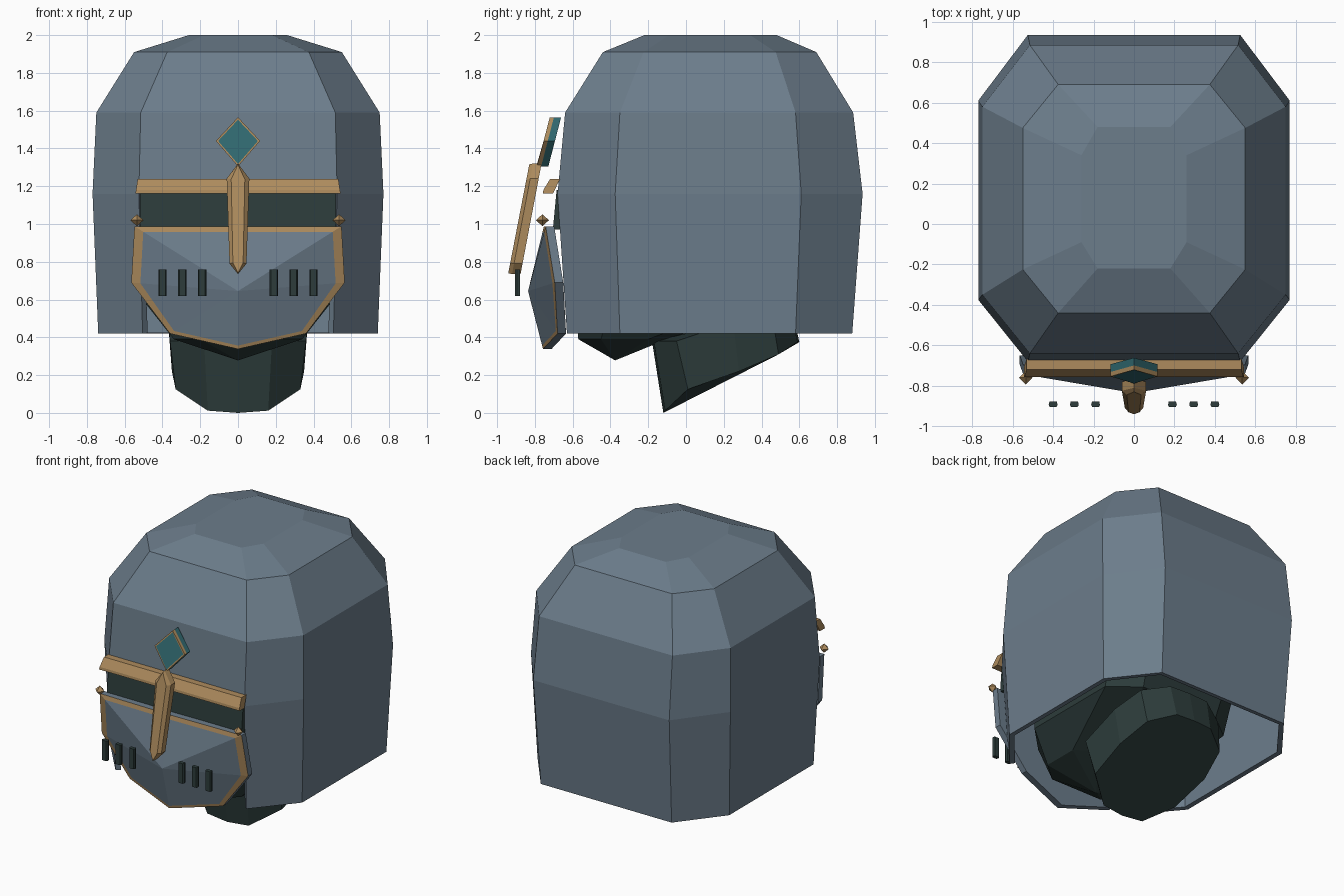
import bpy, bmesh, math
from mathutils import Vector

if "Cube" in bpy.data.objects:
    bpy.data.objects.remove(bpy.data.objects["Cube"])


def material(name, rgb):
    m = bpy.data.materials.new(name)
    m.diffuse_color = (*rgb, 1)
    m.use_nodes = True
    m.node_tree.nodes["Principled BSDF"].inputs["Base Color"].default_value = m.diffuse_color
    return m


SLATE = material("slate steel", (0.15, 0.205, 0.26))
GOLD = material("dull gold", (0.42, 0.26, 0.11))
DARK = material("dark cloth", (0.026, 0.046, 0.044))
TEAL = material("teal gem", (0.03, 0.14, 0.16))


def finish(name, bm, *mats, recalc=True):
    if recalc:
        bmesh.ops.recalc_face_normals(bm, faces=bm.faces)
    me = bpy.data.meshes.new(name)
    bm.to_mesh(me)
    bm.free()
    ob = bpy.data.objects.new(name, me)
    bpy.context.collection.objects.link(ob)
    for m in mats:
        me.materials.append(m)
    return ob


def loft(bm, rings, start=True, end=True):
    """Join equal rings of points with quads; returns the vertex rings."""
    vs = [[bm.verts.new(p) for p in r] for r in rings]
    n = len(vs[0])
    for a, b in zip(vs, vs[1:]):
        for i in range(n):
            j = (i + 1) % n
            bm.faces.new((a[i], a[j], b[j], b[i]))
    if start:
        bm.faces.new(vs[0][::-1])
    if end:
        bm.faces.new(vs[-1])
    return vs


def fan(bm, ring, tip):
    t = bm.verts.new(tip)
    for i in range(len(ring)):
        bm.faces.new((ring[i], ring[(i + 1) % len(ring)], t))


def octagon(z, hx, fx, y0, s0, s1, y1):
    """Chamfered rectangle: half width, flat half width, front, side start, side end, back."""
    return [(-fx, y0, z), (fx, y0, z), (hx, s0, z), (hx, s1, z),
            (fx, y1, z), (-fx, y1, z), (-hx, s1, z), (-hx, s0, z)]


def mirrored(half):
    """Close a half outline (running from x=0 to x=0 on the right side)."""
    return half + [(-x, *r) for x, *r in half[::-1] if x > 1e-6]


# Helmet shell, open below and at the face
bm = bmesh.new()
loft(bm, [octagon(0.42, 0.74, 0.505, -0.63, -0.35, 0.58, 0.88),
          octagon(1.16, 0.77, 0.525, -0.68, -0.375, 0.61, 0.935),
          octagon(1.59, 0.75, 0.515, -0.64, -0.35, 0.58, 0.885),
          octagon(1.91, 0.55, 0.375, -0.44, -0.225, 0.475, 0.69),
          octagon(2.0, 0.26, 0.18, -0.22, -0.09, 0.34, 0.48)], start=False)
bm.faces.ensure_lookup_table()
bm.faces.remove(bm.faces[0])
shell = finish("helmet_shell", bm, SLATE, recalc=False)
solid = shell.modifiers.new("thickness", 'SOLIDIFY')
solid.thickness = 0.035
solid.offset = -1

# Hooded head inside the helmet
bm = bmesh.new()
rings = loft(bm, [octagon(0.39, 0.34, 0.2, -0.57, -0.45, -0.2, -0.1),
                  octagon(0.58, 0.49, 0.3, -0.59, -0.4, 0.3, 0.45),
                  octagon(1.1, 0.52, 0.34, -0.61, -0.35, 0.45, 0.65),
                  octagon(1.5, 0.48, 0.3, -0.48, -0.25, 0.4, 0.6),
                  octagon(1.75, 0.28, 0.18, -0.2, -0.1, 0.25, 0.38)], start=False)
fan(bm, rings[0][::-1], (0, -0.375, 0.278))
finish("hooded_head", bm, DARK)

# Neck with a slanted lower edge
bm = bmesh.new()
low = mirrored([(0, -0.12, 0.0), (0.16, -0.11, 0.012), (0.33, 0.01, 0.125),
                (0.35, 0.28, 0.22), (0.3, 0.49, 0.31), (0.14, 0.59, 0.375), (0, 0.6, 0.375)])
high = mirrored([(0, -0.18, 0.38), (0.18, -0.17, 0.38), (0.36, -0.05, 0.38),
                 (0.37, 0.25, 0.48), (0.32, 0.45, 0.55), (0.15, 0.54, 0.6), (0, 0.55, 0.6)])
loft(bm, [low, high])
finish("neck", bm, DARK)


# Dark visor slit
def bar(name, mat, profile, half_width, taper=0.0):
    """Extrude a y/z profile along x."""
    bm = bmesh.new()
    loft(bm, [[(s * (half_width - taper * (1.2 - z)), y, z) for y, z in profile] for s in (-1, 1)])
    return finish(name, bm, mat)


bar("visor_slit", DARK, [(-0.685, 1.18), (-0.705, 0.97), (-0.665, 0.97), (-0.65, 1.18)], 0.52)

# Gold brow band
bar("brow_band", GOLD, [(-0.72, 1.238), (-0.667, 1.238), (-0.704, 1.162), (-0.757, 1.162),
                        (-0.755, 1.18)], 0.537, -0.15)

# Face mask: peaked front with an inset gold border
rim = mirrored([(0, -0.752, 0.988), (0.548, -0.743, 0.988), (0.565, -0.695, 0.69),
                (0.36, -0.68, 0.42), (0, -0.757, 0.338)])
peak = Vector((0, -0.836, 0.645))


def toward_peak(p):
    v = Vector(p)
    return v.lerp(peak, 0.085 if v.z > 0.6 else 0.06)


back = [(x, y + 0.045, z) for x, y, z in rim]
bm = bmesh.new()
rings = loft(bm, [back, rim, [toward_peak(p) for p in rim]], end=False)
fan(bm, rings[-1], peak)
border = set(rings[1] + rings[2])
for f in bm.faces:
    f.material_index = int(len(f.verts) == 4 and all(v in border for v in f.verts))
finish("face_mask", bm, SLATE, GOLD)


# Slanted nose guard with a bevelled front
def guard_ring(depth, scale):
    pts = mirrored([(0, 1.32), (0.06, 1.24), (0.045, 0.79), (0, 0.735)])
    return [(x * scale, -0.845 - (1.24 - z) * 0.19 + depth,
             1.03 + (z - 1.03) * (0.96 + 0.04 * scale)) for x, z in pts]


bm = bmesh.new()
loft(bm, [guard_ring(0.065, 1), guard_ring(0.02, 1), guard_ring(0, 0.6)])
finish("nose_guard", bm, GOLD)


# Forehead diamond: teal body, gold front edge, teal face
def diamond(depth, scale):
    return [(x * scale, -0.755 + z * 0.26 + depth, 1.435 + z * scale)
            for x, z in ((0, 0.13), (0.117, 0.005), (0, -0.13), (-0.117, 0.005))]


bm = bmesh.new()
loft(bm, [diamond(0.06, 1), diamond(0.022, 1), diamond(0, 1), diamond(0, 0.9)])
bm.faces.ensure_lookup_table()
for f in bm.faces[4:12]:
    f.material_index = 1
finish("forehead_diamond", bm, TEAL, GOLD)

for side, s in (("left", -1), ("right", 1)):
    # Hinge studs
    bm = bmesh.new()
    c = Vector((s * 0.535, -0.76, 1.02))
    ring = [bm.verts.new(c + Vector((math.cos(a) * 0.034, math.sin(a) * 0.034, 0)))
            for a in (0, math.pi / 2, math.pi, math.pi * 1.5)]
    fan(bm, ring, c + Vector((0, 0, 0.032)))
    fan(bm, ring[::-1], c - Vector((0, 0, 0.032)))
    finish(side + "_hinge_stud", bm, GOLD)

    # Breathing vents
    for i, x in enumerate((0.19, 0.295, 0.40)):
        bm = bmesh.new()
        loft(bm, [[(s * x + u * w, y, 0.69 + v * 0.07)
                   for u, v in ((-1, -1), (1, -1), (1, 1), (-1, 1))]
                  for y, w in ((-0.905, 0.016), (-0.895, 0.022), (-0.878, 0.018))])
        finish(f"{side}_vent_{i + 1}", bm, DARK)
